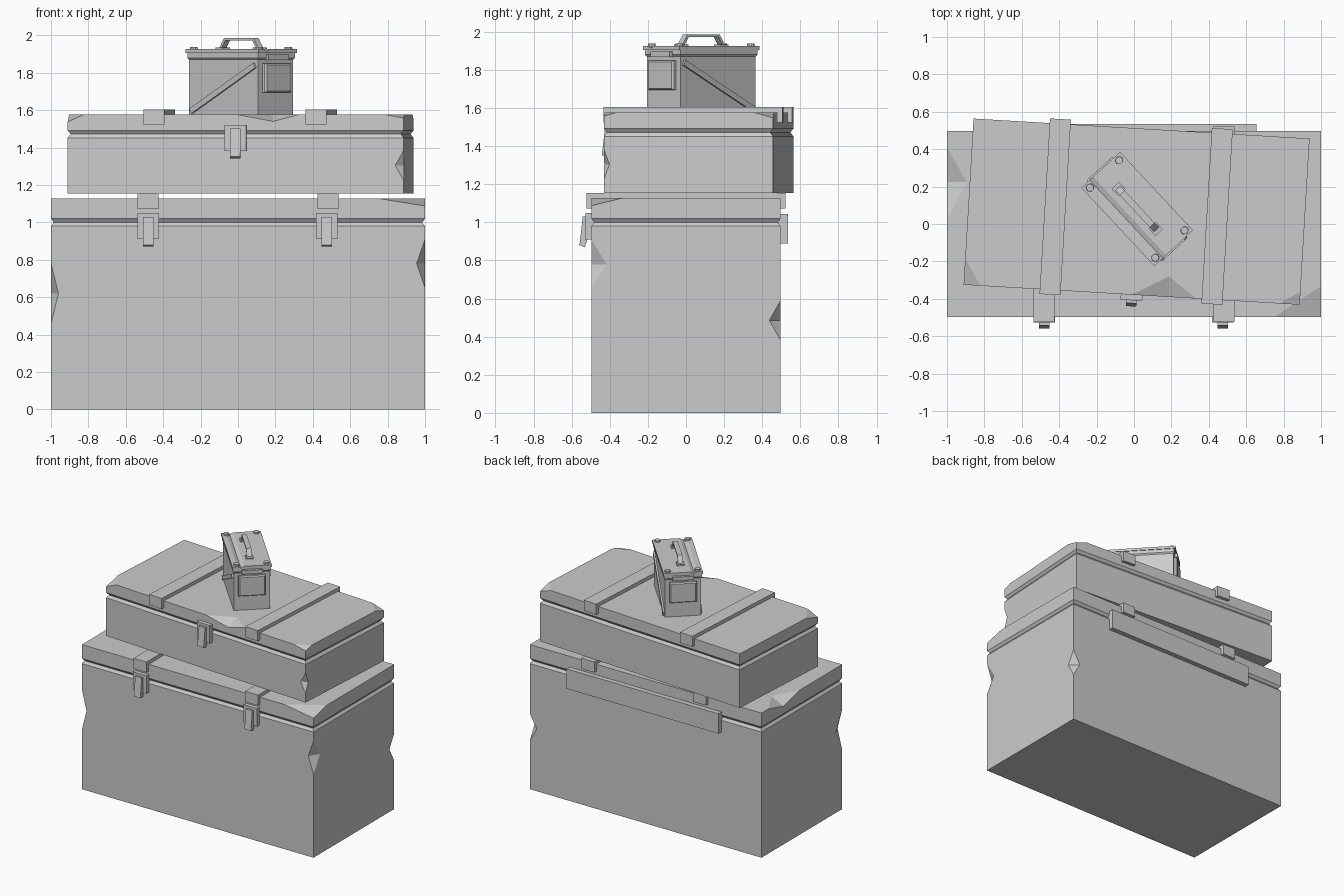
import bpy, bmesh
from math import radians, atan2, hypot
from mathutils import Matrix, Vector

if "Cube" in bpy.data.objects:
    bpy.data.objects.remove(bpy.data.objects["Cube"])


def finish(name, bm, M):
    bmesh.ops.recalc_face_normals(bm, faces=bm.faces)
    me = bpy.data.meshes.new(name)
    bm.to_mesh(me)
    bm.free()
    ob = bpy.data.objects.new(name, me)
    bpy.context.collection.objects.link(ob)
    ob.matrix_world = M
    return ob


def loft(name, rings, M):
    """Closed skin through equal-length rings of points."""
    bm = bmesh.new()
    vs = [[bm.verts.new(p) for p in r] for r in rings]
    n = len(vs[0])
    for a, b in zip(vs, vs[1:]):
        for i in range(n):
            bm.faces.new((a[i], a[(i + 1) % n], b[(i + 1) % n], b[i]))
    bm.faces.new(vs[0])
    bm.faces.new(vs[-1])
    return finish(name, bm, M)


def rect(hx, hy, z):
    return [(-hx, -hy, z), (hx, -hy, z), (hx, hy, z), (-hx, hy, z)]


def stack(name, levels, M):
    return loft(name, [rect(*l) for l in levels], M)


def box(name, x0, x1, y0, y1, z0, z1, M):
    T = M @ Matrix.Translation(((x0 + x1) / 2, (y0 + y1) / 2, 0))
    hx, hy = abs(x1 - x0) / 2, abs(y1 - y0) / 2
    return stack(name, [(hx, hy, z0), (hx, hy, z1)], T)


def carve(ob, chips, M):
    """Cut tetrahedral chips; each is (outer points, inner points on the surface)."""
    bm = bmesh.new()
    for outer, inner in chips:
        inner = [Vector(p) for p in inner]
        c = sum(inner, Vector()) / len(inner)
        pts = [c + (Vector(p) - c) * 1.4 for p in outer] + [c + (p - c) * 1.4 for p in inner]
        bmesh.ops.convex_hull(bm, input=[bm.verts.new(p) for p in pts])
    cutter = finish("chip_cutter", bm, M)
    cutter.hide_render = True
    mod = ob.modifiers.new("chips", 'BOOLEAN')
    mod.operation, mod.solver, mod.object = 'DIFFERENCE', 'EXACT', cutter
    dg = bpy.context.evaluated_depsgraph_get()
    me = bpy.data.meshes.new_from_object(ob.evaluated_get(dg))
    ob.modifiers.clear()
    ob.data = me
    bpy.data.objects.remove(cutter)


def corner(x, y, z, dx, dy, dz):
    return [(x, y, z)], [(x + dx, y, z), (x, y + dy, z), (x, y, z - dz)]


def edge(x, y, z0, z1, dx, dy):
    zm = (z0 + z1) / 2
    return [(x, y, z0), (x, y, z1)], [(x + dx, y, zm), (x, y + dy, zm)]


def crate(name, hx, hy, z0, zg, z1, straps, latches, chips, M):
    # body and lid with a V seam between them
    ob = stack(name, [(hx, hy, z0), (hx, hy, zg - .02), (hx - .015, hy - .015, zg),
                      (hx, hy, zg + .02), (hx, hy, z1)], M)
    carve(ob, chips, M)
    # straps over the lid
    for x in straps:
        w = .056
        box(name + "_strap", x - w, x + w, -hy - .025, hy + .025, z1 - .055, z1 + .027, M)
    # front latches: plate and hook
    for x in latches:
        box(name + "_latch_plate", x - .058, x + .058, -hy - .03, -hy + .02, zg - .09, zg + .05, M)
        prof = [(-.02, .03), (-.045, .03), (-.062, -.12), (-.035, -.13), (-.02, -.09)]
        loft(name + "_latch_hook", [[(x + s, -hy + y, zg + z) for y, z in prof]
                                    for s in (-.028, .028)], M)


# large bottom crate
M1 = Matrix.Identity(4)
Z = 1.128
crate("large_crate", 1, .497, 0, 1.0, Z, (-.48, .482), (-.48, .475), [
    edge(-1, -.497, .46, .78, .04, .08),
    edge(1, -.497, .65, .91, -.045, .08),
    edge(1, .497, .38, .59, -.06, -.06),
    corner(1, -.497, Z, -.25, .165, .04),
    ([(-1, .41, Z), (-1, .02, Z)], [(-.895, .225, Z), (-1, .225, Z - .05)]),
], M1)
box("hinge_bar", -.655, .655, .48, .535, .89, 1.045, M1)

# smaller crate, turned slightly
M2 = Matrix.Translation((.014, .066, 0)) @ Matrix.Rotation(radians(-3.4), 4, 'Z')
Z = 1.578
crate("small_crate", .90, .445, 1.155, 1.472, Z, (-.436, .431), (0,), [
    edge(.90, -.445, 1.225, 1.385, -.045, .03),
    corner(-.90, -.445, Z, .09, .14, .04),
    corner(.90, -.445, Z, -.11, .07, .02),
    corner(.90, .445, Z, -.1, -.1, .03),
    ([(0, -.445, Z), (.345, -.445, Z)], [(.195, -.335, Z), (.2, -.445, Z - .038)]),
], M2)

# metal can, turned on top
M3 = Matrix.Translation((.017, .08, 0)) @ Matrix.Rotation(radians(-47), 4, 'Z')
stack("can_body", [(.27, .1285, 1.578), (.27, .1285, 1.87), (.277, .1355, 1.88),
                   (.277, .1355, 1.91)], M3)
lid = stack("can_lid", [(.286, .141, 1.906), (.286, .141, 1.926)], M3)
# pressed channel along one side of the lid
carve(lid, [([(-.24, -.105, 1.926), (.24, -.105, 1.926), (-.24, -.055, 1.926), (.24, -.055, 1.926)],
             [(-.22, -.08, 1.914), (.22, -.08, 1.914)])], M3)

# lid rivets
for sx in (-1, 1):
    for sy in (-1, 1):
        bm = bmesh.new()
        bmesh.ops.create_cone(bm, cap_ends=True, segments=10, radius1=.022, radius2=.02, depth=.02)
        finish("lid_rivet", bm, M3 @ Matrix.Translation((sx * .256, sy * .107, 1.928)))

# carry handle
half = [(.157, 1.926), (.117, 1.985)]
inner = [(.107, 1.972), (.14, 1.926)]
prof = half + [(-x, z) for x, z in reversed(half)] + [(-x, z) for x, z in reversed(inner)] + inner
loft("can_handle", [[(x, y, z) for x, z in prof] for y in (-.018, .018)], M3)

for s in (-1, 1):
    # handle feet
    box("handle_foot", s * .118, s * .172, -.027, .027, 1.92, 1.935, M3)
    # end plates and catches
    loft("end_plate", [[(s * u, y * w, 1.772 + z * w) for y, z in
                        ((-1, -.8), (1, -.8), (1, .8), (-1, .8))]
                       for u, w in ((.26, .097), (.287, .097), (.296, .088))], M3)
    box("end_catch", s * .26, s * .296, -.075, .075, 1.868, 1.897, M3)
    # diagonal side ribs
    dx, dz = .5, .245
    R = Matrix.Translation((0, s * .1285, 1.717)) @ Matrix.Rotation(-atan2(dz, dx), 4, 'Y')
    h = hypot(dx, dz) / 2
    box("side_rib", -h, h, -.012, .012, -.015, .015, M3 @ R)
